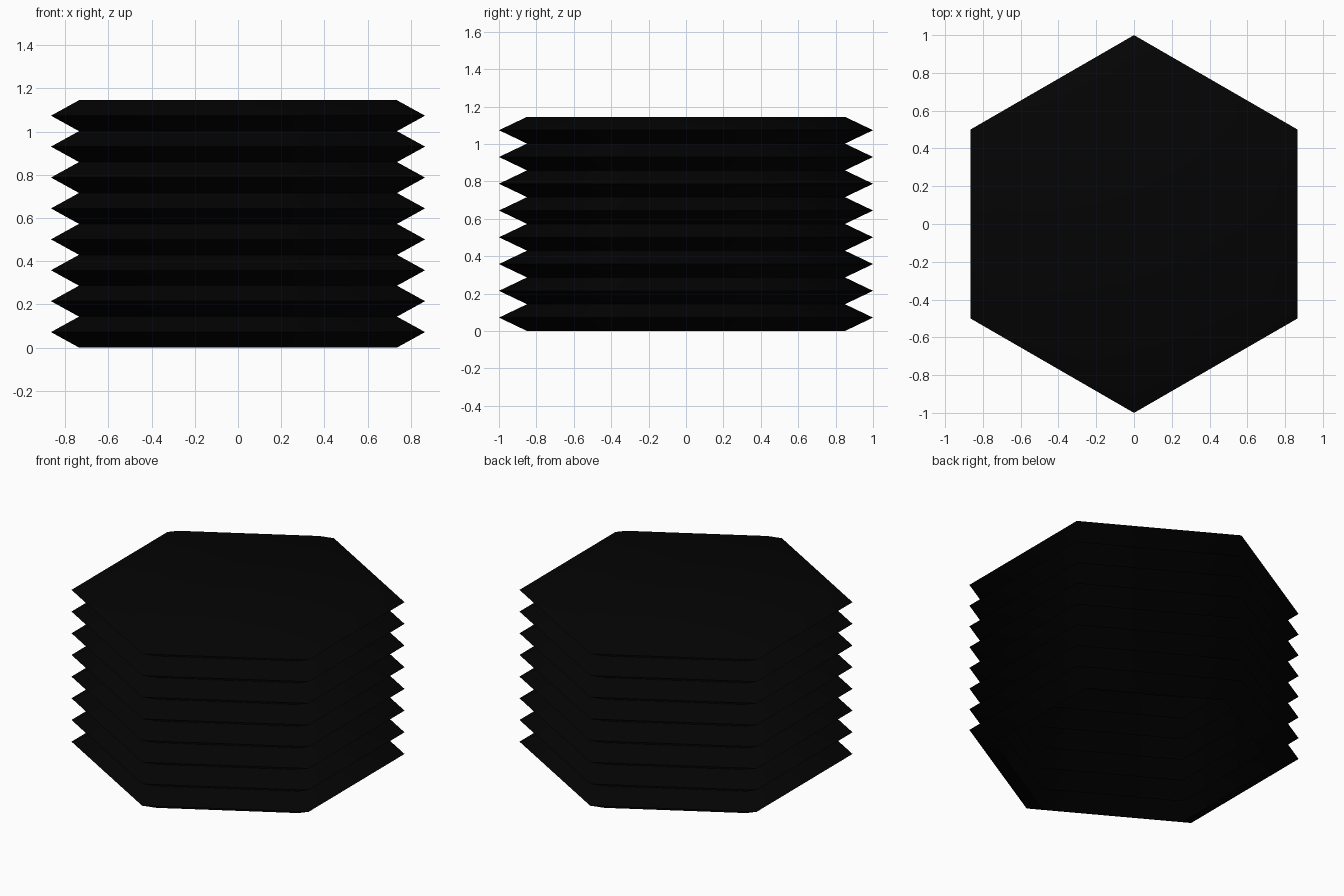
import bpy
import bmesh
from math import cos, sin, pi, radians

cube = bpy.data.objects.get("Cube")
if cube:
    bpy.data.objects.remove(cube, do_unlink=True)

SIDES = 6
PLEATS = 8
HEIGHT = 1.145
RIDGE, VALLEY = 1.0, 0.85

# Matte black rubber
black = bpy.data.materials.new("black_rubber")
color = (0.0011, 0.0011, 0.0011, 1)
black.diffuse_color = color
black.use_nodes = True
bsdf = next(n for n in black.node_tree.nodes if n.type == "BSDF_PRINCIPLED")
bsdf.inputs["Base Color"].default_value = color


def add_ring(bm, radius, z):
    """Hexagonal ring with corners on the y axis."""
    angles = [pi / 2 + 2 * pi * i / SIDES for i in range(SIDES)]
    return [bm.verts.new((radius * cos(a), radius * sin(a), z)) for a in angles]


# Pleated sleeve: rings alternate between valley and ridge
bm = bmesh.new()
step = HEIGHT / (2 * PLEATS)
rings = [add_ring(bm, RIDGE if i % 2 else VALLEY, i * step)
         for i in range(2 * PLEATS + 1)]
for low, high in zip(rings, rings[1:]):
    for i in range(SIDES):
        j = (i + 1) % SIDES
        bm.faces.new((low[i], low[j], high[j], high[i]))

# Flat top cap, the sleeve stays open underneath
bm.faces.new(rings[-1])

mesh = bpy.data.meshes.new("pleated_bellows")
bm.to_mesh(mesh)
bm.free()
mesh.materials.append(black)
bellows = bpy.data.objects.new("pleated_bellows", mesh)
bpy.context.collection.objects.link(bellows)

# Soft corners around the hexagon, crisp pleat folds
bpy.context.view_layer.objects.active = bellows
bellows.select_set(True)
bpy.ops.object.shade_smooth_by_angle(angle=radians(30))
